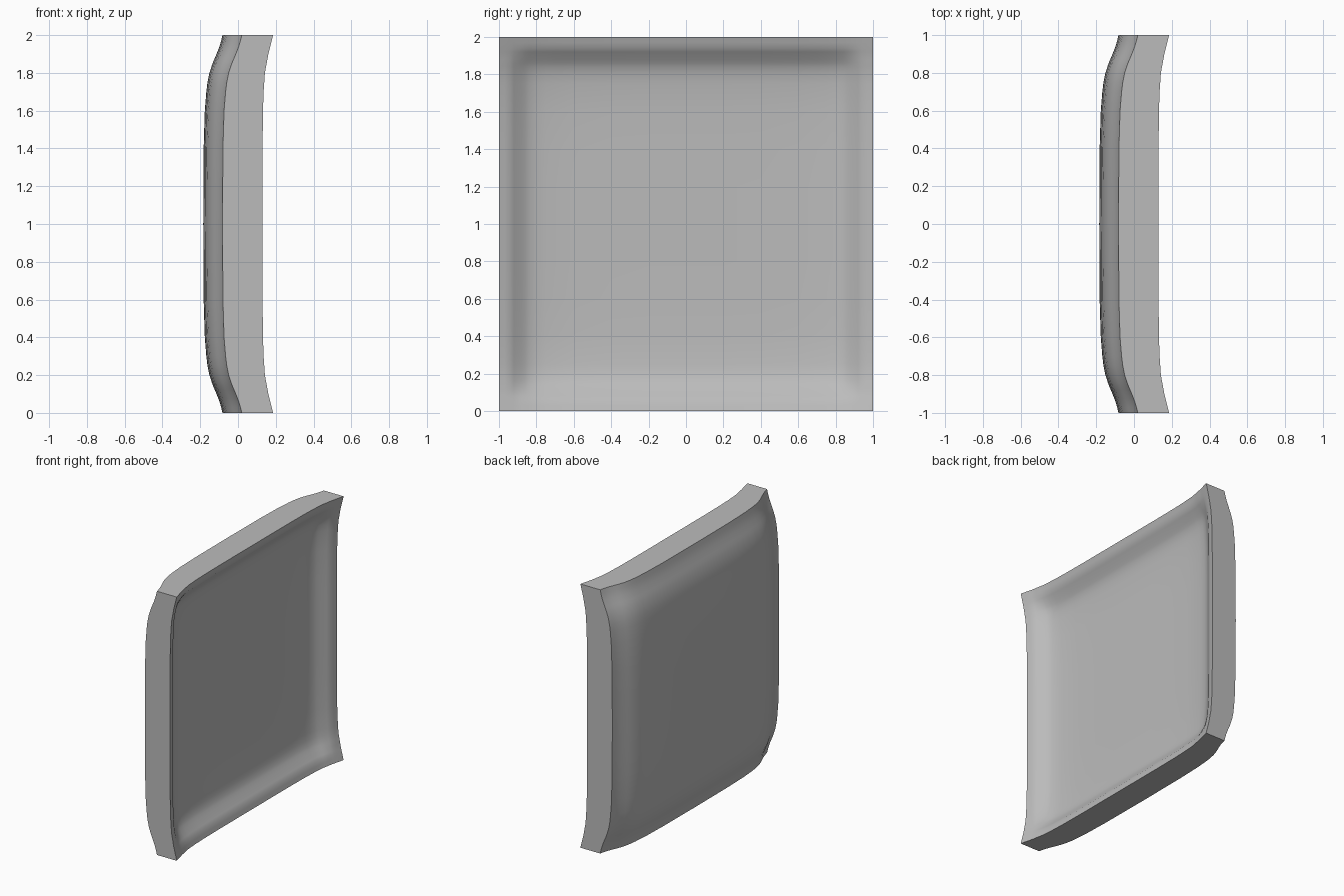
import bpy
import bmesh
import math

cube = bpy.data.objects.get("Cube")
if cube:
    bpy.data.objects.remove(cube, do_unlink=True)

# Distances in from the border where the surface is sampled
INSET = [0, .03, .06, .08, .1, .12, .14, .16, .2, .25, .3, .4, .6, .8, 1]
STATIONS = [d - 1 for d in INSET] + [1 - d for d in reversed(INSET[:-1])]

# Rise from border to middle, as (inset, fraction) pairs
CONVEX_RISE = [(0, 0), (.05, .12), (.1, .31), (.15, .52), (.2, .68), (.25, .78),
               (.3, .84), (.4, .92), (.6, .98), (1, 1)]
CONCAVE_RISE = [(0, 0), (.1, .45), (.2, .78), (.3, .9), (.4, .96), (.6, 1), (1, 1)]
TRAY_RISE = [(0, 0), (.06, .06), (.15, .78), (.2, .9), (.3, .97), (.4, 1), (1, 1)]


def rise(profile, t):
    d = 1 - abs(t)
    for (d0, f0), (d1, f1) in zip(profile, profile[1:]):
        if d <= d1:
            return f0 + (f1 - f0) * (d - d0) / (d1 - d0)
    return 1


def convex_x(y, z):
    return .02 - .102 * (rise(CONVEX_RISE, y) + rise(CONVEX_RISE, z))


def concave_x(y, z):
    edge = rise(CONCAVE_RISE, y) + rise(CONCAVE_RISE, z)
    return .186 - .056 * edge - .06 * rise(TRAY_RISE, y) * rise(TRAY_RISE, z)


def add_sheet(bm, height):
    """Add one curved square sheet and return its grid of vertices."""
    grid = [[bm.verts.new((height(y, z), y, z + 1)) for z in STATIONS] for y in STATIONS]
    for a, b in zip(grid, grid[1:]):
        for i in range(len(a) - 1):
            bm.faces.new((a[i], b[i], b[i + 1], a[i + 1]))
    return grid


def border(grid):
    """Vertices around the rim, as four open sides."""
    return [grid[0], grid[-1], [row[0] for row in grid], [row[-1] for row in grid]]


# Curved panel: two sheets joined by a flat rim
bm = bmesh.new()
convex = add_sheet(bm, convex_x)
concave = add_sheet(bm, concave_x)
for p, q in zip(border(convex), border(concave)):
    for i in range(len(p) - 1):
        bm.faces.new((p[i], q[i], q[i + 1], p[i + 1]))
bmesh.ops.recalc_face_normals(bm, faces=bm.faces)
mesh = bpy.data.meshes.new("curved_panel")
bm.to_mesh(mesh)
bm.free()
panel = bpy.data.objects.new("curved_panel", mesh)
bpy.context.collection.objects.link(panel)

# Plain grey material
grey = bpy.data.materials.new("plain_grey")
grey.use_nodes = True
colour = (.5, .5, .5, 1)
grey.diffuse_color = colour
grey.node_tree.nodes["Principled BSDF"].inputs["Base Color"].default_value = colour
mesh.materials.append(grey)

# Smooth sheets with crisp rim edges
bpy.ops.object.select_all(action="DESELECT")
panel.select_set(True)
bpy.context.view_layer.objects.active = panel
bpy.ops.object.shade_smooth_by_angle(angle=math.radians(40))
